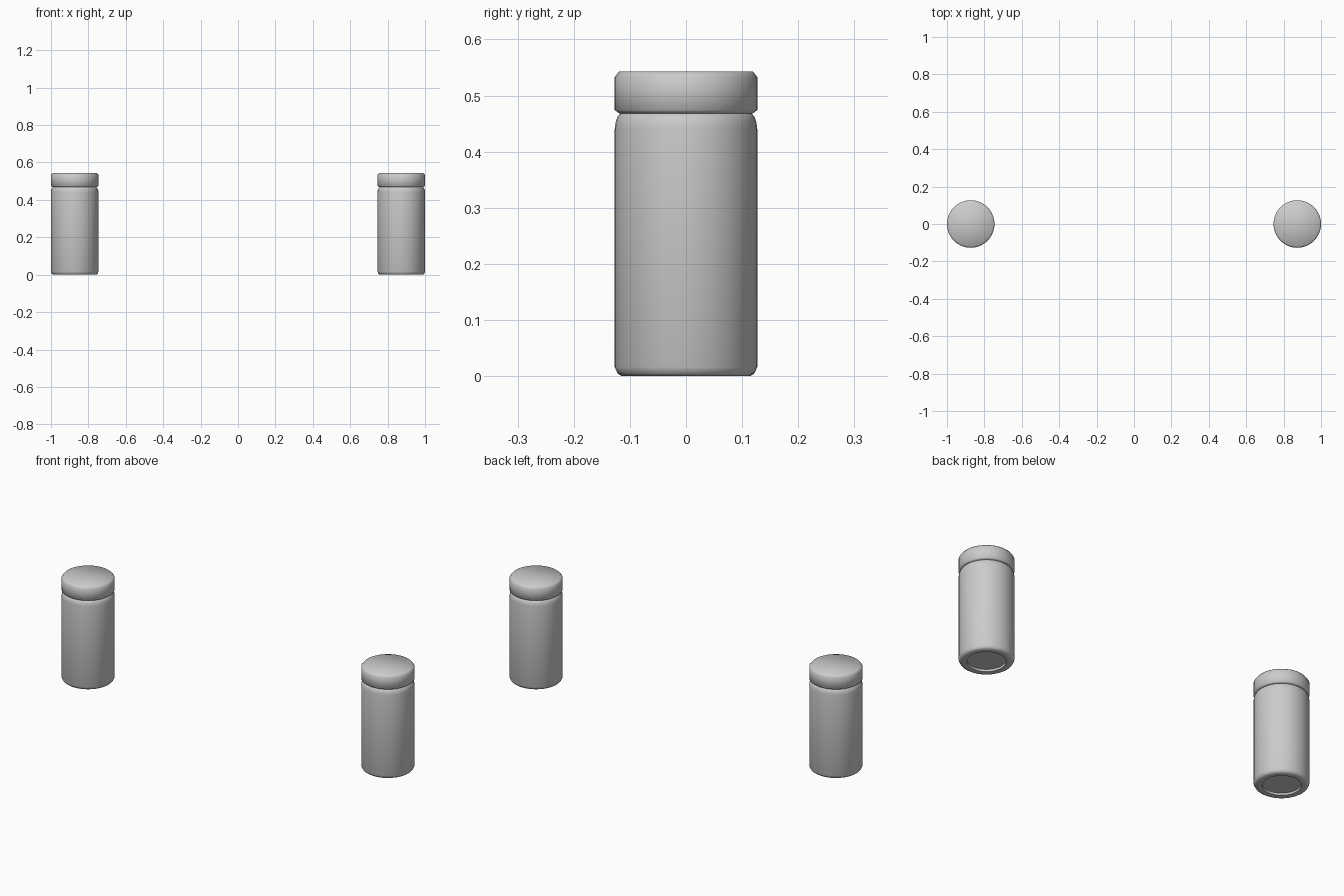
import bpy, bmesh, math

if "Cube" in bpy.data.objects:
    bpy.data.objects.remove(bpy.data.objects["Cube"])

OFFSET = 0.873   # distance of each jar axis from the centre
SIDES = 40


def lathe(name, profile, sharp_angle=None):
    """Spin an (r, z) profile around the right-hand axis, mirror it to the left."""
    bm = bmesh.new()
    verts = [bm.verts.new((r, 0, z)) for r, z in profile]
    edges = [bm.edges.new(pair) for pair in zip(verts, verts[1:])]
    bmesh.ops.spin(bm, geom=verts + edges, cent=(0, 0, 0), axis=(0, 0, 1),
                   angle=math.tau, steps=SIDES, use_duplicate=False)
    bmesh.ops.remove_doubles(bm, verts=bm.verts, dist=0.0002)
    bmesh.ops.recalc_face_normals(bm, faces=bm.faces)
    bmesh.ops.translate(bm, verts=bm.verts, vec=(OFFSET, 0, 0))
    for f in bm.faces:
        f.smooth = True
    mesh = bpy.data.meshes.new(name)
    bm.to_mesh(mesh)
    bm.free()
    if sharp_angle:
        mesh.set_sharp_from_angle(angle=math.radians(sharp_angle))
    obj = bpy.data.objects.new(name, mesh)
    bpy.context.collection.objects.link(obj)
    mirror = obj.modifiers.new("mirror", 'MIRROR')
    mirror.use_mirror_merge = False
    return obj


# Jar bodies: recessed base, rounded foot, straight wall, rounded shoulder
lathe("jar_body", [(0, 0.012), (0.089, 0.012), (0.089, 0.001), (0.096, 0),
                   (0.115, 0), (0.122, 0.005), (0.127, 0.016), (0.127, 0.44),
                   (0.1255, 0.452), (0.122, 0.462), (0.117, 0.468),
                   (0.105, 0.47), (0, 0.47)], 60)

# Lids: flat discs with chamfered rims, softly shaded
lathe("jar_lid", [(0, 0.468), (0.119, 0.468), (0.127, 0.474), (0.127, 0.533),
                  (0.119, 0.543), (0, 0.543)])
